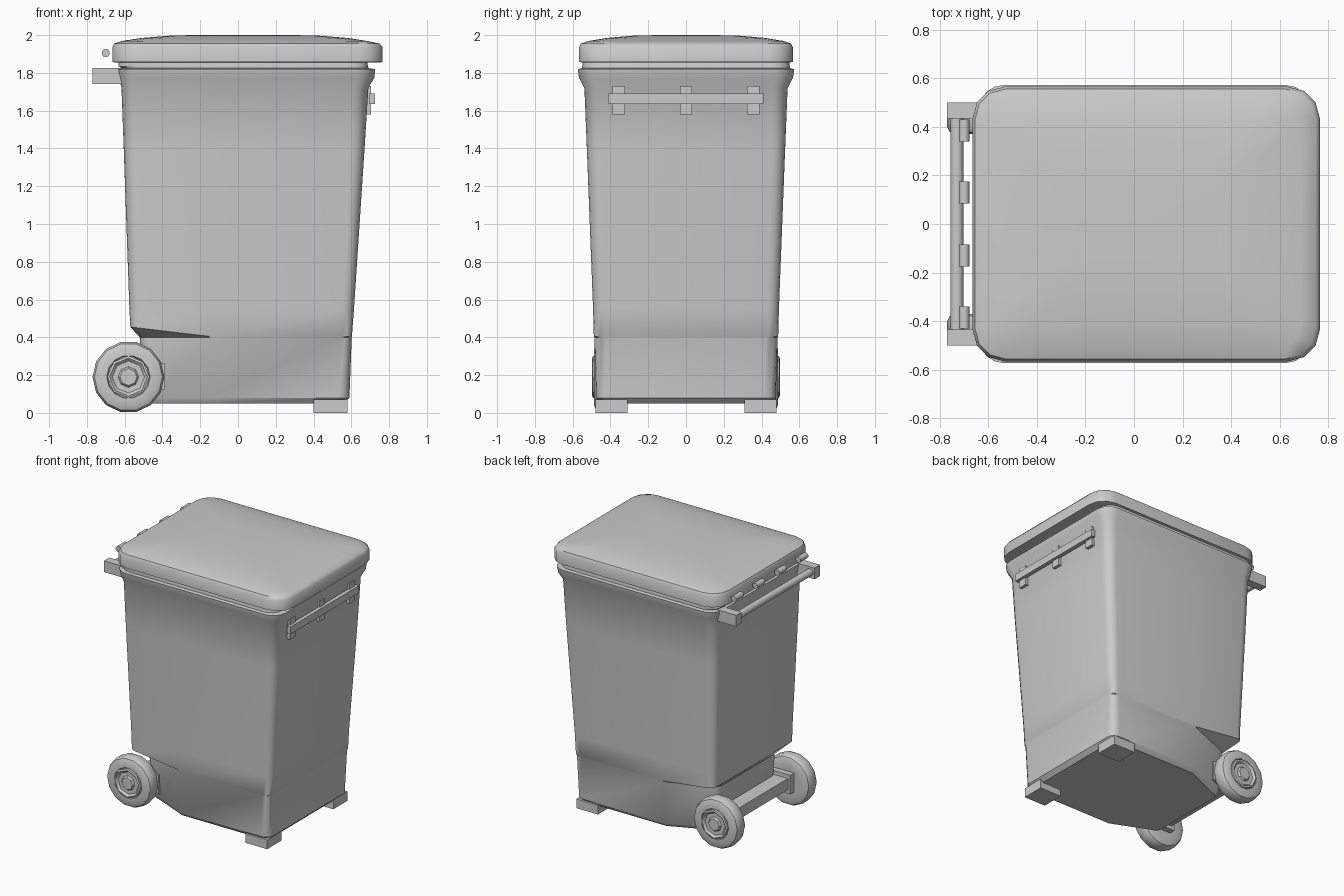
import bpy, bmesh, math
from mathutils import Matrix

if "Cube" in bpy.data.objects:
    bpy.data.objects.remove(bpy.data.objects["Cube"])


def finish(name, bm, angle=None):
    bmesh.ops.recalc_face_normals(bm, faces=bm.faces[:])
    me = bpy.data.meshes.new(name)
    bm.to_mesh(me)
    bm.free()
    ob = bpy.data.objects.new(name, me)
    bpy.context.collection.objects.link(ob)
    if angle:
        bpy.ops.object.select_all(action='DESELECT')
        ob.select_set(True)
        bpy.context.view_layer.objects.active = ob
        bpy.ops.object.shade_smooth_by_angle(angle=math.radians(angle))
    return ob


def loft(name, rings, angle):
    bm = bmesh.new()
    loops = [[bm.verts.new(p) for p in ring] for ring in rings]
    n = len(loops[0])
    for a, b in zip(loops, loops[1:]):
        for i in range(n):
            j = (i + 1) % n
            bm.faces.new((a[i], a[j], b[j], b[i]))
    bm.faces.new(loops[0][::-1])
    bm.faces.new(loops[-1])
    return finish(name, bm, angle)


def outline(z, x0, x1, hy, r, back_hy=None, dz=0, seg=4):
    """Rounded rectangle, optionally tapering and rising behind x = -0.15."""
    back_hy = back_hy or hy
    half = []
    for k in range(seg + 1):
        a = math.pi / 2 * k / seg
        half.append((x1 - r + r * math.cos(a), hy - r + r * math.sin(a)))
    half.append((-0.15, hy))
    for k in range(seg + 1):
        a = math.pi / 2 * (1 + k / seg)
        half.append((x0 + r + r * math.cos(a), back_hy - r + r * math.sin(a)))
    pts = half + [(x, -y) for x, y in reversed(half)]
    return [(x, y, z + dz * max(0, -0.15 - x) / 0.42) for x, y in pts]


def box(name, x0, x1, y0, y1, z0, z1):
    bm = bmesh.new()
    bmesh.ops.create_cube(bm, size=1)
    for v in bm.verts:
        v.co.x = x0 if v.co.x < 0 else x1
        v.co.y = y0 if v.co.y < 0 else y1
        v.co.z = z0 if v.co.z < 0 else z1
    return finish(name, bm)


def rod(name, x, z, r, y0, y1, sides=10):
    bm = bmesh.new()
    m = Matrix.Translation((x, (y0 + y1) / 2, z)) @ Matrix.Rotation(math.pi / 2, 4, 'X')
    bmesh.ops.create_cone(bm, cap_ends=True, segments=sides, radius1=r, radius2=r,
                          depth=y1 - y0, matrix=m)
    return finish(name, bm, 40)


def lathe(name, profile, sides, x, z, s, angle=35):
    rings = [[(x + r * math.cos(2 * math.pi * i / sides), s * y,
               z + r * math.sin(2 * math.pi * i / sides)) for i in range(sides)]
             for r, y in profile]
    return loft(name, rings, angle)


# Tapered bin body with wheel recesses and flared rim
loft("bin_body", [
    outline(0.05, -0.48, 0.56, 0.45, 0.05, 0.33),
    outline(0.08, -0.50, 0.59, 0.475, 0.06, 0.35),
    outline(0.40, -0.52, 0.602, 0.485, 0.06, 0.36),
    outline(0.405, -0.57, 0.603, 0.488, 0.05, dz=0.05),
    outline(0.55, -0.575, 0.614, 0.492, 0.06),
    outline(1.40, -0.605, 0.67, 0.525, 0.07),
    outline(1.72, -0.617, 0.69, 0.538, 0.08),
    outline(1.775, -0.63, 0.722, 0.567, 0.10),
    outline(1.82, -0.638, 0.726, 0.573, 0.10),
    outline(1.825, -0.615, 0.69, 0.55, 0.09),
    outline(1.835, -0.632, 0.688, 0.55, 0.09),
    outline(1.86, -0.632, 0.684, 0.545, 0.09)], 35)

# Domed lid
loft("lid", [
    outline(1.855, -0.64, 0.74, 0.54, 0.11, seg=3),
    outline(1.857, -0.665, 0.766, 0.566, 0.13, seg=3),
    outline(1.935, -0.665, 0.766, 0.566, 0.13, seg=3),
    outline(1.955, -0.655, 0.75, 0.556, 0.125, seg=3),
    outline(1.968, -0.62, 0.69, 0.52, 0.11, seg=3),
    outline(1.985, -0.51, 0.58, 0.42, 0.10, seg=3),
    outline(1.997, -0.36, 0.43, 0.28, 0.08, seg=3),
    outline(2.0, -0.25, 0.30, 0.15, 0.05, seg=3)], 40)

# Wheels, brackets, handle mounts and front feet on both sides
for s, side in ((1, "left"), (-1, "right")):
    lathe("wheel_" + side, [(0.09, 0.375), (0.155, 0.37), (0.18, 0.38), (0.19, 0.40),
                            (0.19, 0.455), (0.18, 0.475), (0.155, 0.486), (0.115, 0.486),
                            (0.11, 0.475)], 14, -0.58, 0.19, s)
    lathe("hub_" + side, [(0.112, 0.46), (0.112, 0.492), (0.10, 0.497), (0.085, 0.482),
                          (0.055, 0.482), (0.045, 0.495)], 8, -0.58, 0.19, s)
    for nm, x0, x1, y0, y1, z0, z1 in (
            ("axle_bracket_", -0.64, -0.39, 0.33, 0.39, 0.12, 0.265),
            ("handle_mount_", -0.77, -0.60, 0.435, 0.50, 1.74, 1.825),
            ("foot_", 0.40, 0.58, 0.31, 0.48, 0.0, 0.07)):
        box(nm + side, x0, x1, *sorted((s * y0, s * y1)), z0, z1)

# Axle beam and rear handle bar
box("axle_beam", -0.62, -0.50, -0.36, 0.36, 0.15, 0.235)
rod("handle_bar", -0.73, 1.783, 0.027, -0.45, 0.45, 12)

# Hinge barrels behind the lid
for i, y in enumerate((-0.385, -0.13, 0.13, 0.385)):
    rod(f"hinge_barrel_{i}", -0.70, 1.905, 0.022, y - 0.045, y + 0.045)

# Front rail with three clips
box("front_rail", 0.695, 0.725, -0.41, 0.41, 1.635, 1.69)
for i, y in enumerate((-0.355, 0.0, 0.355)):
    box(f"rail_clip_{i}", 0.65, 0.705, y - 0.033, y + 0.033, 1.58, 1.73)
